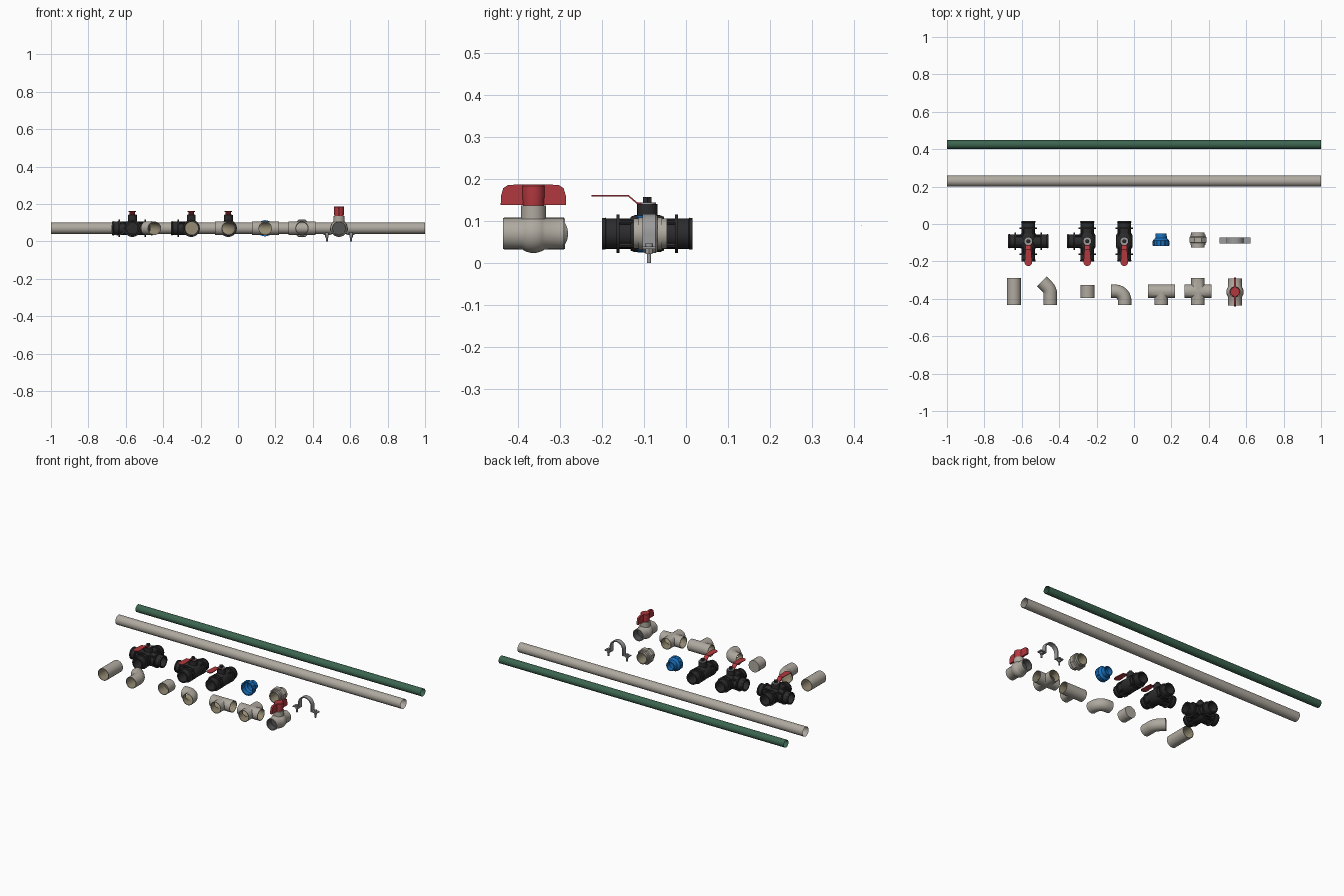
import bpy, bmesh, math
from mathutils import Vector

if "Cube" in bpy.data.objects:
    bpy.data.objects.remove(bpy.data.objects["Cube"])

def material(name, c):
    m = bpy.data.materials.new(name)
    m.diffuse_color = (*c, 1)
    m.use_nodes = True
    m.node_tree.nodes["Principled BSDF"].inputs["Base Color"].default_value = m.diffuse_color
    return m

BEIGE = material("beige_plastic", (0.43, 0.40, 0.35))
TAN = material("tan_inside", (0.30, 0.26, 0.17))
GREEN = material("green_plastic", (0.045, 0.13, 0.08))
BLACK = material("black_plastic", (0.025, 0.025, 0.027))
RED = material("red_handle", (0.45, 0.04, 0.05))
BLUE = material("blue_plastic", (0.01, 0.16, 0.50))
STEEL = material("steel", (0.33, 0.33, 0.33))
DARK = material("dark_inside", (0.09, 0.09, 0.09))
X, Y, Z = Vector((1, 0, 0)), Vector((0, 1, 0)), Vector((0, 0, 1))
H = 0.07  # height of every pipe axis

def finish(name, bm, mats, smooth=True):
    bmesh.ops.remove_doubles(bm, verts=bm.verts, dist=1e-5)
    bmesh.ops.recalc_face_normals(bm, faces=bm.faces)
    me = bpy.data.meshes.new(name)
    bm.to_mesh(me)
    bm.free()
    for m in mats:
        me.materials.append(m)
    ob = bpy.data.objects.new(name, me)
    bpy.context.collection.objects.link(ob)
    if smooth:
        shade(ob)
    return ob

def activate(ob):
    bpy.ops.object.select_all(action='DESELECT')
    ob.select_set(True)
    bpy.context.view_layer.objects.active = ob

def shade(ob):
    activate(ob)
    bpy.ops.object.shade_smooth_by_angle(angle=math.radians(35))

def skin(rings, bm, closed=False, idx=None):
    rows = [[bm.verts.new(p) for p in r] for r in rings]
    n = len(rows[0])
    for k in range(len(rows) if closed else len(rows) - 1):
        a, b = rows[k], rows[(k + 1) % len(rows)]
        for i in range(n):
            f = bm.faces.new((a[i], a[(i + 1) % n], b[(i + 1) % n], b[i]))
            f.material_index = idx[k] if idx else 0
    return rows

def lathe(name, prof, loc, axis, mats, seg=32, closed=False, idx=None, turn=0):
    """Revolve (distance along axis, radius) pairs."""
    q = Z.rotation_difference(axis)
    rings = [[Vector(loc) + q @ Vector((r * math.cos(turn + math.tau * i / seg),
              r * math.sin(turn + math.tau * i / seg), t)) for i in range(seg)] for t, r in prof]
    bm = bmesh.new()
    skin(rings, bm, closed, idx)
    return finish(name, bm, mats)

def rod(name, a, b, r, mat, seg=24, turn=0):
    a, b = Vector(a), Vector(b)
    d = (b - a).length
    return lathe(name, [(0, 0), (0, r), (d, r), (d, 0)], a, (b - a).normalized(), [mat], seg, turn=turn)

def sweep(name, path, r, mat, seg=36):
    """Capped solid tube along a flat path."""
    pts = [Vector((x, y, H)) for x, y in path]
    bm, rings = bmesh.new(), []
    for i, p in enumerate(pts):
        t = (pts[min(i + 1, len(pts) - 1)] - pts[max(i - 1, 0)]).normalized()
        s = t.cross(Z)
        rings.append([p + r * (s * math.cos(math.tau * k / seg) + Z * math.sin(math.tau * k / seg))
                      for k in range(seg)])
    rows = skin(rings, bm)
    bm.faces.new(rows[0])
    bm.faces.new(rows[-1])
    return finish(name, bm, [mat], False)

def extend(path, a=0.01, b=0.01):
    p = [Vector(q) for q in path]
    first = p[0] + (p[0] - p[1]).normalized() * a
    last = p[-1] + (p[-1] - p[-2]).normalized() * b
    return [first] + p[1:-1] + [last]

def boolean(ob, other, op):
    m = ob.modifiers.new("bool", 'BOOLEAN')
    m.object, m.operation, m.solver = other, op, 'EXACT'
    m.material_mode = 'TRANSFER'
    activate(ob)
    bpy.ops.object.modifier_apply(modifier=m.name)
    bpy.data.objects.remove(other)

def fitting(name, paths, r=0.036, ends=(0.01, 0.01)):
    """Hollow fitting: joined outer tubes, bored out by inner tubes."""
    ob = sweep(name, paths[0], r, BEIGE)
    for p in paths[1:]:
        boolean(ob, sweep("join", p, r, BEIGE), 'UNION')
    for i, p in enumerate(paths):
        boolean(ob, sweep("bore", extend(p, ends[0], ends[1] if i == 0 else -0.002), r - 0.003, TAN), 'DIFFERENCE')
    shade(ob)

def prism(name, pts, axis, a, b, mat):
    """Flat outline extruded along x, y or z."""
    put = {'x': lambda p, d: (d, p[0], p[1]), 'y': lambda p, d: (p[0], d, p[1]),
           'z': lambda p, d: (p[0], p[1], d)}[axis]
    bm = bmesh.new()
    rows = skin([[put(p, a) for p in pts], [put(p, b) for p in pts]], bm)
    bm.faces.new(rows[0])
    bm.faces.new(rows[1])
    return finish(name, bm, [mat])

# long pipes, open thin tubes
lathe("green_pipe", [(-1, 0.0235), (1, 0.0235)], (0, 0.425, 0.068), X, [GREEN], 40)
lathe("beige_pipe", [(-1, 0.03), (1, 0.03)], (0, 0.23, H), X, [BEIGE], 40)

# front row of fittings
fitting("straight_coupling", [[(-0.642, -0.433), (-0.642, -0.29)]], 0.038)
c45 = [(-0.447, -0.433)]
for i in range(9):
    a = math.radians(45 * i / 8)
    c45.append((-0.447 - 0.055 * (1 - math.cos(a)), -0.375 + 0.055 * math.sin(a)))
c45.append((c45[-1][0] - 0.03, c45[-1][1] + 0.03))
fitting("elbow_45", [c45])
fitting("end_cap", [[(-0.248, -0.395), (-0.248, -0.326)]], 0.037, (0.01, -0.004))
c90 = [(-0.05, -0.432)]
for i in range(13):
    a = math.radians(90 * i / 12)
    c90.append((-0.05 - 0.05 * (1 - math.cos(a)), -0.41 + 0.05 * math.sin(a)))
c90.append((-0.123, -0.36))
fitting("elbow_90", [c90])
fitting("tee", [[(0.074, -0.36), (0.219, -0.36)], [(0.1455, -0.432), (0.1455, -0.361)]])
fitting("cross", [[(0.27, -0.36), (0.414, -0.36)], [(0.342, -0.432), (0.342, -0.36)],
                  [(0.342, -0.288), (0.342, -0.36)]])

# beige ball valve with red wing handle
bx, by = 0.54, -0.363
ball = [(0.046 * math.sin(math.radians(a)), 0.046 * math.cos(math.radians(a))) for a in range(-36, 37, 9)]
prof = [(-0.03, 0), (-0.03, 0.032), (-0.072, 0.032), (-0.072, 0.037)] + ball + \
       [(0.072, 0.037), (0.072, 0.032), (0.03, 0.032), (0.03, 0)]
n = len(prof) - 1
lathe("ball_valve_body", prof, (bx, by, H), Y, [BEIGE, DARK], 36,
      idx=[1 if k in (0, 1, n - 1, n - 2) else 0 for k in range(n)])
rod("ball_valve_stem", (bx, by, 0.09), (bx, by, 0.137), 0.03, BEIGE, 32)
wing = [(0.026, 0.138), (0.078, 0.138), (0.077, 0.16), (0.072, 0.178), (0.06, 0.186), (0.026, 0.187)]
wing = wing + [(-y, z) for y, z in reversed(wing)]
prism("wing_handle", [(by + y, z) for y, z in wing], 'x', bx - 0.006, bx + 0.006, RED)
lathe("handle_hub", [(0, 0), (0, 0.025), (0.025, 0.027), (0.047, 0.027), (0.05, 0.024), (0.05, 0)],
      (bx, by, 0.137), Z, [RED], 28)

# black lever valves with two, three and four ports
def lever_valve(name, x, ports):
    y = -0.092
    arm = [(0, 0.036), (0.066, 0.036), (0.066, 0.046), (0.073, 0.046), (0.073, 0.036), (0.098, 0.036),
           (0.100, 0.038), (0.108, 0.037), (0.108, 0.029), (0.04, 0.029), (0.04, 0)]
    for label, d in ports:
        lathe(f"{name}_{label}_port", arm, (x, y, H), d, [BLACK], 32)
        for k in range(4):  # clamp bolts around the port
            a = math.radians(45 + 90 * k)
            side = d.cross(Z)
            c = Vector((x, y, H)) + 0.039 * (side * math.cos(a) + Z * math.sin(a))
            rod(f"{name}_{label}_bolt", c + d * 0.025, c + d * 0.066, 0.006, BLACK, 8)
    lathe(f"{name}_body", [(-0.04, 0), (-0.04, 0.04), (-0.03, 0.044), (0.03, 0.044), (0.04, 0.04), (0.04, 0)],
          (x, y, H), Y, [BLACK], 32)
    rod(f"{name}_stem_base", (x, y, 0.1), (x, y, 0.14), 0.024, BLACK)
    rod(f"{name}_lever_plate", (x, y, 0.139), (x, y, 0.144), 0.021, STEEL)
    rod(f"{name}_stem_nut", (x, y, 0.144), (x, y, 0.157), 0.012, BLACK, 6)
    prism(f"{name}_lever_neck", [(-0.095, 0.14), (-0.116, 0.14), (-0.137, 0.158), (-0.137, 0.162),
                                 (-0.115, 0.144), (-0.095, 0.144)], 'x', x - 0.014, x + 0.014, RED)
    tip = [(x - 0.015, -0.136), (x + 0.015, -0.136)]
    tip += [(x + 0.02 * math.cos(math.pi * k / 10), -0.205 - 0.02 * math.sin(math.pi * k / 10)) for k in range(11)]
    prism(f"{name}_lever_grip", tip, 'z', 0.158, 0.162, RED)

lever_valve("four_port_valve", -0.565, [("front", -Y), ("back", Y), ("left", -X), ("right", X)])
lever_valve("three_port_valve", -0.25, [("front", -Y), ("back", Y), ("left", -X)])
lever_valve("two_port_valve", -0.052, [("front", -Y), ("back", Y)])

# blue reducer
lathe("blue_reducer", [(-0.03, 0.036), (-0.03, 0.043), (0, 0.043), (0.006, 0.036), (0.012, 0.031),
                       (0.037, 0.029), (0.037, 0.024), (0.008, 0.024), (0, 0.036)],
      (0.145, -0.087, H), Y, [BLUE], 32, closed=True)
for k in range(12):  # grip ribs
    a = math.tau * k / 12
    px, pz = 0.145 + 0.042 * math.cos(a), H + 0.042 * math.sin(a)
    rod("reducer_rib", (px, -0.115, pz), (px, -0.09, pz), 0.003, BLUE, 6)

# beige union with eight-sided nut
lathe("union_tube", [(-0.04, 0.031), (-0.04, 0.036), (0.04, 0.036), (0.04, 0.031)],
      (0.342, -0.085, H), Y, [BEIGE, TAN], 32, closed=True, idx=[0, 0, 0, 1])
lathe("union_nut", [(-0.017, 0.035), (-0.017, 0.045), (-0.013, 0.05), (0.013, 0.05), (0.017, 0.045), (0.017, 0.035)],
      (0.342, -0.085, H), Y, [BEIGE], 8, turn=math.pi / 8)
lathe("union_collar", [(-0.028, 0.035), (-0.028, 0.039), (0.028, 0.039), (0.028, 0.035)],
      (0.342, -0.085, H), Y, [BEIGE], 32)

# steel pipe bracket
cx, cy = 0.54, -0.088
def arc(r, angles):
    return [(cx + r * math.cos(math.radians(a)), H + r * math.sin(math.radians(a))) for a in angles]
strap = [(cx + 0.084, 0.034), (cx + 0.084, 0.04), (cx + 0.047, 0.04)] + arc(0.047, range(0, 181, 10)) + \
        [(cx - 0.047, 0.04), (cx - 0.084, 0.04), (cx - 0.084, 0.034), (cx - 0.041, 0.034)] + \
        arc(0.041, range(180, -1, -10)) + [(cx + 0.041, 0.034)]
prism("bracket_strap", strap, 'y', cy - 0.015, cy + 0.015, STEEL)
for s in (-1, 1):
    bxp = cx + s * 0.065
    rod("bracket_screw", (bxp, cy, 0), (bxp, cy, 0.044), 0.005, STEEL, 12)
    rod("bracket_nut", (bxp, cy, 0.022), (bxp, cy, 0.034), 0.01, STEEL, 6)
    rod("bracket_screw_head", (bxp, cy, 0.04), (bxp, cy, 0.047), 0.01, STEEL, 12)
